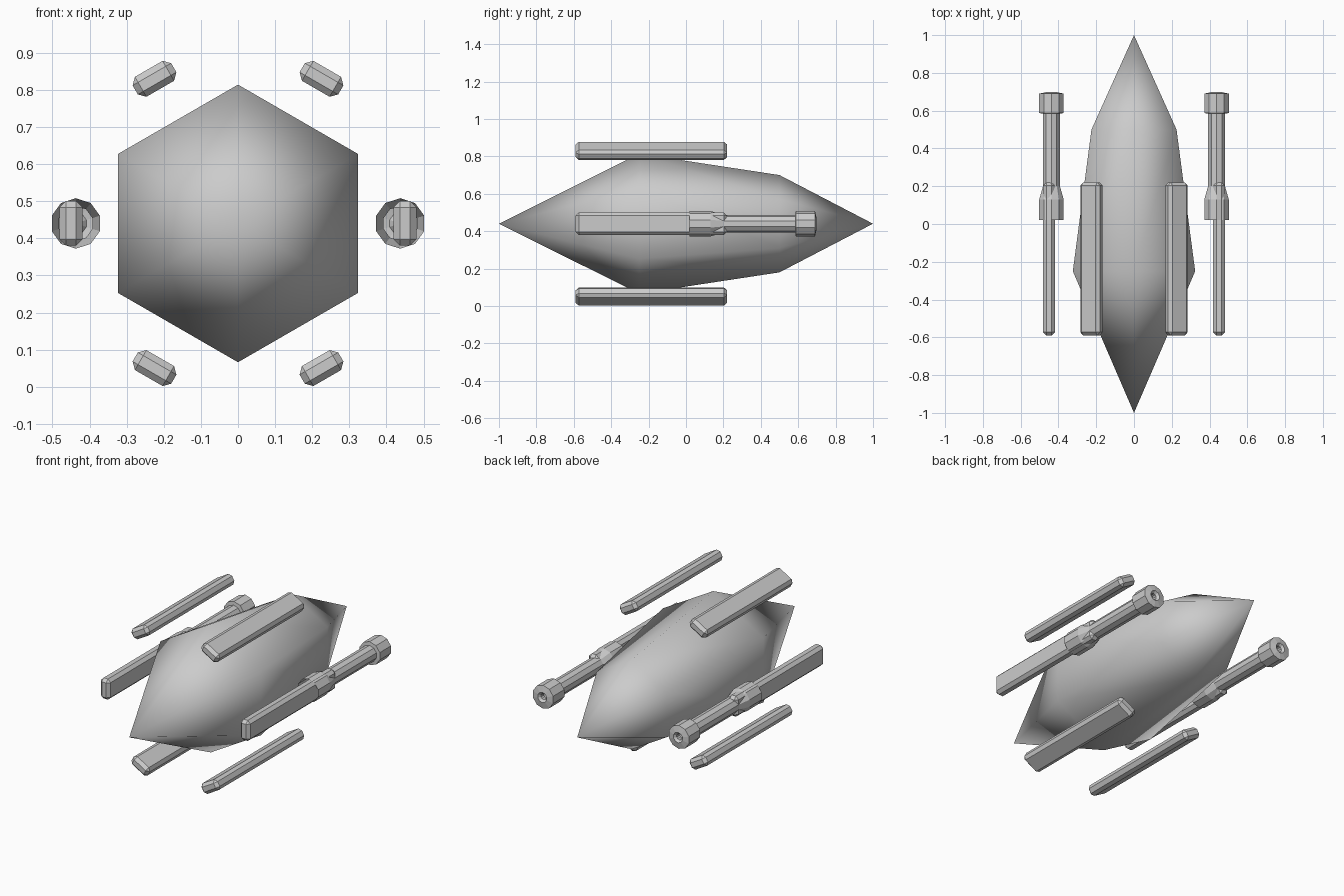
import bpy, bmesh
from math import sin, cos, pi, radians
from mathutils import Matrix, Vector

cube = bpy.data.objects.get("Cube")
if cube:
    bpy.data.objects.remove(cube, do_unlink=True)

AXIS_Z = 0.44

grey = bpy.data.materials.new("light_grey")
grey.use_nodes = True
grey.diffuse_color = (0.6, 0.6, 0.6, 1)
grey.node_tree.nodes["Principled BSDF"].inputs["Base Color"].default_value = (0.6, 0.6, 0.6, 1)


def finish(name, bm):
    mesh = bpy.data.meshes.new(name)
    bm.to_mesh(mesh)
    bm.free()
    mesh.materials.append(grey)
    obj = bpy.data.objects.new(name, mesh)
    bpy.context.collection.objects.link(obj)
    return obj


def lathe_y(name, profile, sides, x, smooth=False):
    """Spin (y, radius) points round the y axis, with a corner at the top."""
    bm = bmesh.new()
    rings = []
    for y, r in profile:
        count = sides if r > 0 else 1
        angles = [2 * pi * i / sides for i in range(count)]
        rings.append([bm.verts.new((x + r * sin(a), y, AXIS_Z + r * cos(a))) for a in angles])
    for a, b in zip(rings, rings[1:]):
        for i in range(sides):
            corners = [a[i % len(a)], a[(i + 1) % len(a)],
                       b[(i + 1) % len(b)], b[i % len(b)]]
            face = bm.faces.new(list(dict.fromkeys(corners)))
            face.smooth = smooth
    bmesh.ops.recalc_face_normals(bm, faces=bm.faces)
    return finish(name, bm)


# Six-sided pointed hull
lathe_y("hull", [(-1, 0), (-0.25, 0.374), (0.5, 0.26), (1, 0)], 6, 0, smooth=True)

# Six chamfered bars set round the hull
bar_names = ["left_bar", "upper_left_bar", "upper_right_bar",
             "right_bar", "lower_right_bar", "lower_left_bar"]
for i, name in enumerate(bar_names):
    angle = radians(60 * i)
    bm = bmesh.new()
    bmesh.ops.create_cube(bm, size=1)
    bmesh.ops.scale(bm, vec=Vector((0.062, 0.81, 0.12)), verts=bm.verts)
    bmesh.ops.translate(bm, vec=Vector((0.45, -0.185, 0)), verts=bm.verts)
    bmesh.ops.rotate(bm, matrix=Matrix.Rotation(-angle, 3, 'Y'), verts=bm.verts)
    bmesh.ops.translate(bm, vec=Vector((0, 0, AXIS_Z)), verts=bm.verts)
    bar = finish(name, bm)
    bevel = bar.modifiers.new("chamfer", 'BEVEL')
    bevel.width = 0.017
    bevel.segments = 1

# Thruster tubes: open flared collar, barrel, then a nozzle with a small bore
thruster = [(0.02, 0.068), (0.13, 0.068), (0.2, 0.047), (0.585, 0.047),
            (0.587, 0.068), (0.69, 0.068), (0.698, 0.03), (0.685, 0.018), (0.66, 0.016)]
for side, x in (("left", 0.437), ("right", -0.437)):
    lathe_y(side + "_thruster", thruster, 10, x)
